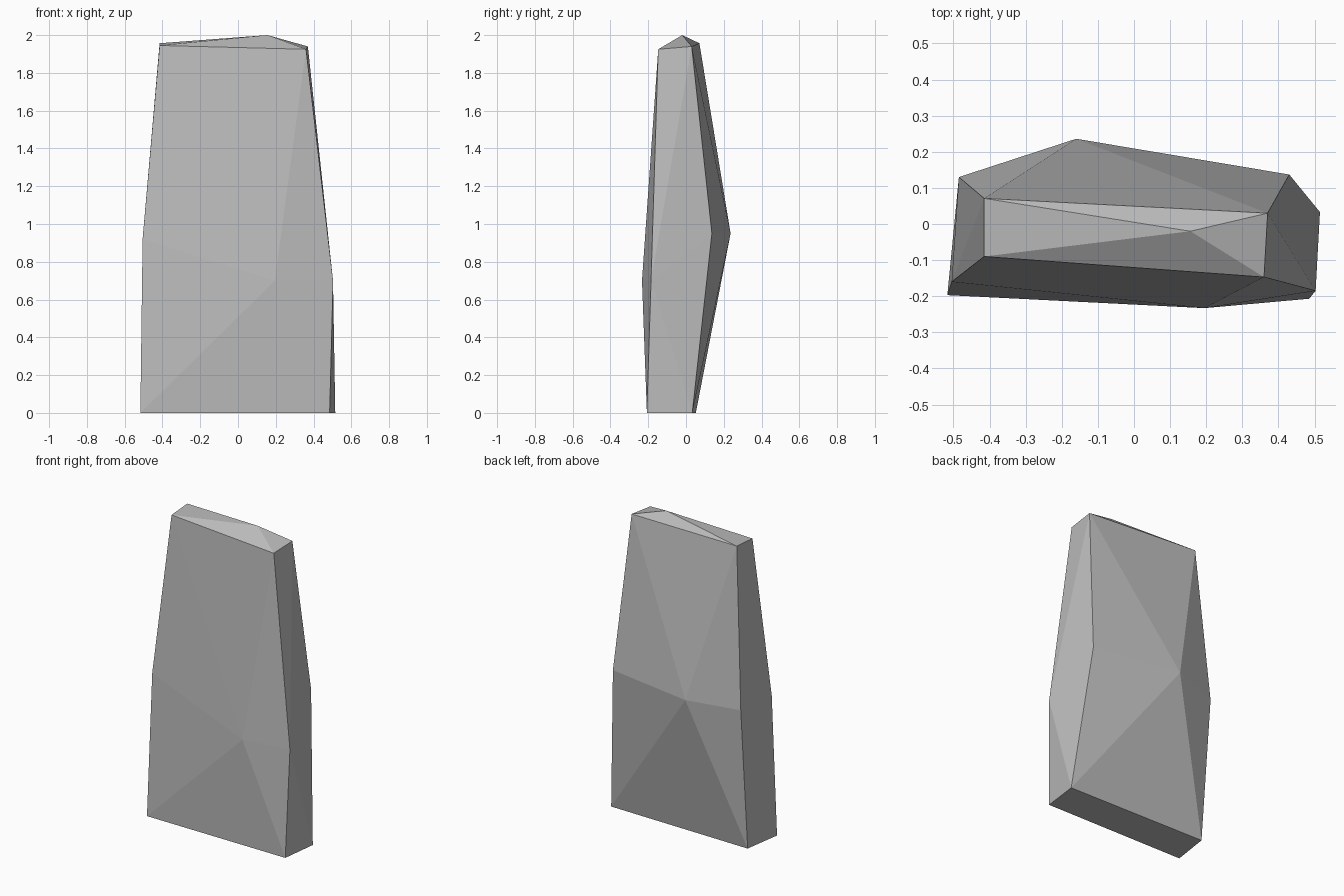
import bpy
import bmesh

cube = bpy.data.objects.get("Cube")
if cube:
    bpy.data.objects.remove(cube, do_unlink=True)

# Plain grey stone
stone = bpy.data.materials.new("grey_stone")
stone.use_nodes = True
colour = (0.5, 0.5, 0.5, 1.0)
stone.diffuse_color = colour
shader = next(n for n in stone.node_tree.nodes if n.type == 'BSDF_PRINCIPLED')
shader.inputs["Base Color"].default_value = colour
shader.inputs["Roughness"].default_value = 0.9

# Corner rings of the slab, each in the order
# front left-hand, front right-hand, back right-hand, back left-hand
base = [(-0.517, -0.197, 0), (0.485, -0.207, 0), (0.515, 0.033, 0), (-0.48, 0.052, 0)]
waist = [(-0.505, -0.16, 0.92), (0.503, -0.185, 0.7), (0.43, 0.137, 0.95), (-0.485, 0.13, 0.93)]
top = [(-0.415, -0.09, 1.945), (0.36, -0.147, 1.925), (0.37, 0.03, 1.94), (-0.415, 0.071, 1.957)]
# Front bulge, back bulge and peak
bulges = [(0.195, -0.233, 0.7), (-0.16, 0.236, 0.95), (0.156, -0.02, 2.0)]

# Wrap the corners in one faceted convex stone
bm = bmesh.new()
for point in base + waist + top + bulges:
    bm.verts.new(point)
bmesh.ops.convex_hull(bm, input=bm.verts[:])
bmesh.ops.recalc_face_normals(bm, faces=bm.faces[:])

mesh = bpy.data.meshes.new("standing_stone")
bm.to_mesh(mesh)
bm.free()
mesh.materials.append(stone)
slab = bpy.data.objects.new("standing_stone", mesh)
bpy.context.collection.objects.link(slab)
